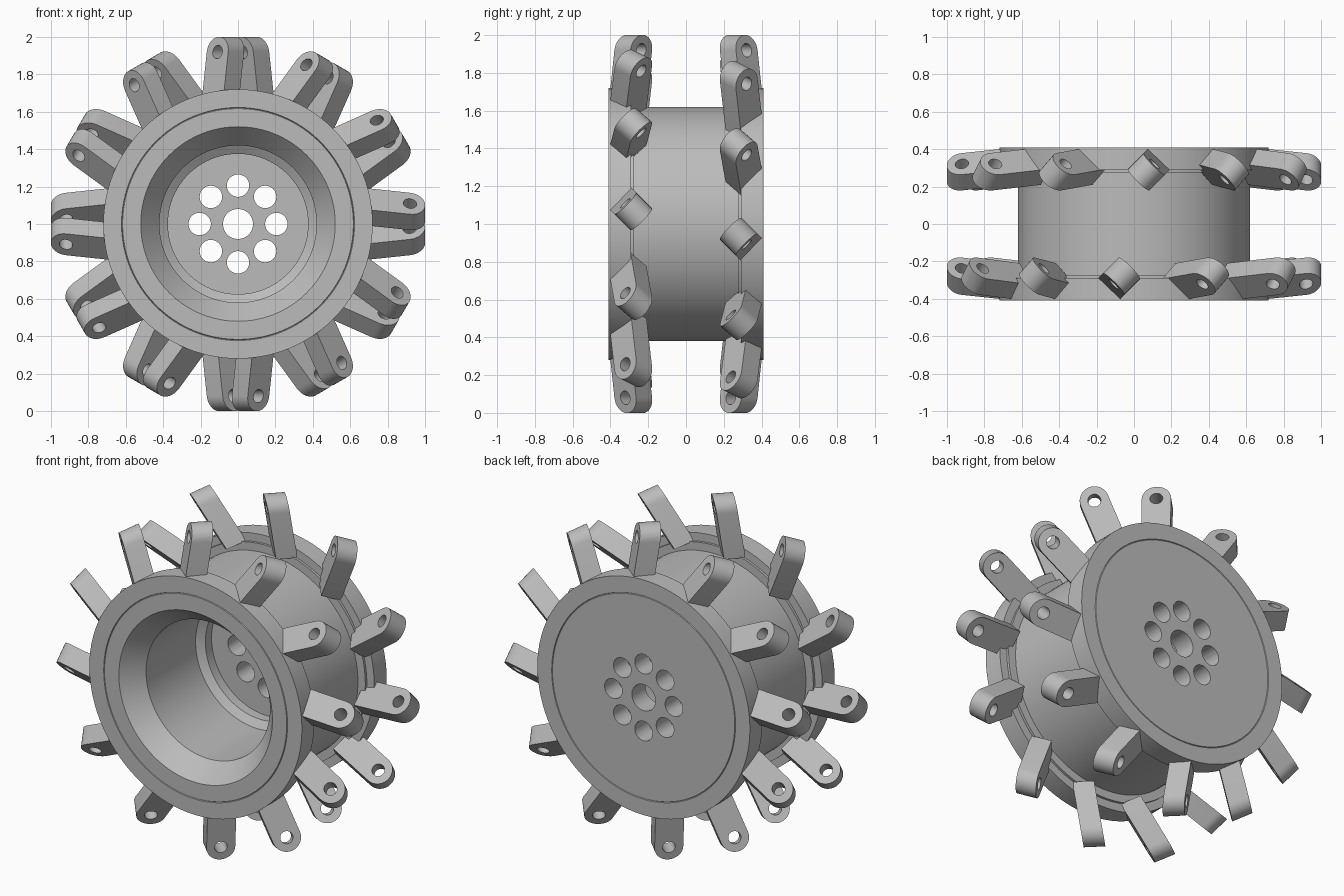
import bpy, bmesh
from math import sin, cos, pi, sqrt, radians
from mathutils import Matrix, Vector

cube = bpy.data.objects.get("Cube")
if cube:
    bpy.data.objects.remove(cube, do_unlink=True)

steel = bpy.data.materials.new("grey_steel")
steel.use_nodes = True
grey = (0.5, 0.5, 0.5, 1)
steel.diffuse_color = grey
steel.node_tree.nodes["Principled BSDF"].inputs["Base Color"].default_value = grey

AXLE = Matrix.Translation((0, 0, 1))


def add_object(name, mesh, matrix):
    obj = bpy.data.objects.new(name, mesh)
    bpy.context.collection.objects.link(obj)
    obj.matrix_world = matrix
    return obj


def to_mesh(bm, name):
    bmesh.ops.recalc_face_normals(bm, faces=bm.faces)
    mesh = bpy.data.meshes.new(name)
    bm.to_mesh(mesh)
    bm.free()
    mesh.materials.append(steel)
    return mesh


def smooth(obj):
    bpy.ops.object.select_all(action='DESELECT')
    obj.select_set(True)
    bpy.context.view_layer.objects.active = obj
    bpy.ops.object.shade_smooth_by_angle(angle=radians(25))


def lathe(profile, steps=96):
    """Spin a closed (radius, y) profile around the y axis."""
    bm = bmesh.new()
    rings = []
    for i in range(steps):
        a = 2 * pi * i / steps
        rings.append([bm.verts.new((r * cos(a), y, r * sin(a))) for r, y in profile])
    count = len(profile)
    for i in range(steps):
        one, two = rings[i], rings[(i + 1) % steps]
        for j in range(count):
            k = (j + 1) % count
            bm.faces.new((one[j], one[k], two[k], two[j]))
    return bm


# Wheel body: rims, drum, dished front and web, with the hub bore in the middle
W, RIM, DRUM, BORE, FLOOR = 0.41, 0.72, 0.62, 0.08, 0.28
groove = [(DRUM + 0.003, W), (DRUM, W - 0.005), (DRUM - 0.003, W)]
body_profile = [
    (BORE, FLOOR), (0.375, FLOOR), (0.375, 0.22), (0.42, 0.19),
    (0.42, -0.29), (0.52, -W),
    *[(r, -y) for r, y in reversed(groove)],
    (RIM, -W), (RIM, -0.29), (0.67, -0.29), (0.67, -0.275), (DRUM, -0.275),
    (DRUM, 0.275), (0.67, 0.275), (0.67, 0.29), (RIM, 0.29), (RIM, W),
    *groove, (BORE, W),
]
wheel = add_object("wheel_body", to_mesh(lathe(body_profile), "wheel_body"), AXLE)

# Ring of bolt holes through the web
bm = bmesh.new()
for k in range(8):
    a = k * pi / 4
    place = Matrix.Translation((0.205 * cos(a), 0.35, 0.205 * sin(a)))
    bmesh.ops.create_cone(bm, cap_ends=True, segments=32, radius1=0.06, radius2=0.06,
                          depth=0.3, matrix=place @ Matrix.Rotation(pi / 2, 4, 'X'))
cutter = add_object("bolt_hole_cutter", to_mesh(bm, "bolt_hole_cutter"), AXLE)
cutter.hide_render = True
cut = wheel.modifiers.new("bolt_holes", 'BOOLEAN')
cut.operation = 'DIFFERENCE'
cut.solver = 'EXACT'
cut.object = cutter
bpy.ops.object.select_all(action='DESELECT')
wheel.select_set(True)
bpy.context.view_layer.objects.active = wheel
bpy.ops.object.modifier_apply(modifier=cut.name)
bpy.data.objects.remove(cutter, do_unlink=True)
smooth(wheel)

# Blade: round-ended pierced plate, set at 45 degrees to the rim and leaning inward
MID, HALF, EYE, ROOT = 0.15, 0.081, 0.92, 0.64
FRONT, THICK, LEAN = -0.305, 0.12, 0.15
outline = [(MID + HALF, ROOT)]
outline += [(MID + HALF * cos(pi * i / 16), EYE + HALF * sin(pi * i / 16)) for i in range(17)]
outline += [(MID - HALF, ROOT)]
eye = [(MID + 0.036 * cos(pi * i / 12), EYE + 0.036 * sin(pi * i / 12)) for i in range(24)]

bm = bmesh.new()
for loop in (outline, eye):
    verts = [bm.verts.new((u, 0, r)) for u, r in loop]
    for i, v in enumerate(verts):
        bm.edges.new((v, verts[(i + 1) % len(verts)]))
bmesh.ops.triangle_fill(bm, edges=bm.edges[:], use_beauty=True, normal=(0, -1, 0))
grown = bmesh.ops.extrude_face_region(bm, geom=bm.faces[:], use_keep_orig=True)
bmesh.ops.translate(bm, verts=[g for g in grown["geom"] if isinstance(g, bmesh.types.BMVert)],
                    vec=(0, THICK, 0))
for v in bm.verts:
    u, n, r = v.co
    n += FRONT + LEAN * (r - EYE)
    v.co = Vector(((n + u) / sqrt(2), (n - u) / sqrt(2), r))
blade_mesh = to_mesh(bm, "blade")

# Twelve blades on each rim, the back set turned about the vertical
for side, turn in (("front", 0), ("back", pi)):
    for k in range(12):
        spot = AXLE @ Matrix.Rotation(turn, 4, 'Z') @ Matrix.Rotation(k * pi / 6, 4, 'Y')
        blade = add_object(f"{side}_blade_{k + 1}", blade_mesh, spot)
smooth(blade)
